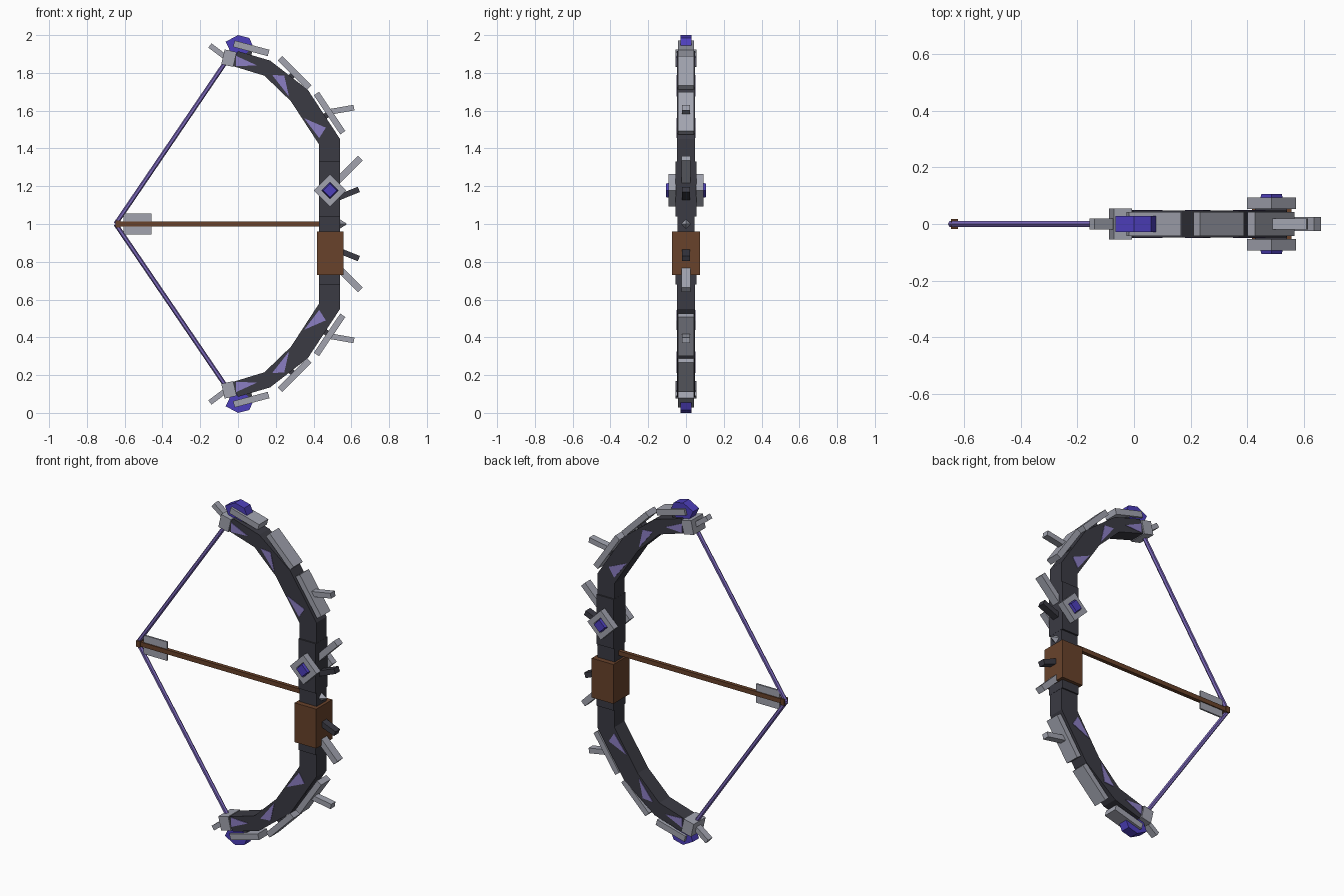
import bpy, bmesh, math
from mathutils import Vector, Matrix

if "Cube" in bpy.data.objects:
    bpy.data.objects.remove(bpy.data.objects["Cube"])


def material(name, r, g, b):
    m = bpy.data.materials.new(name)
    m.diffuse_color = (r, g, b, 1)
    m.use_nodes = True
    m.node_tree.nodes["Principled BSDF"].inputs["Base Color"].default_value = m.diffuse_color
    return m


STEEL = material("grey steel", 0.36, 0.37, 0.43)
DARK = material("dark limb", 0.043, 0.043, 0.057)
BROWN = material("brown wood", 0.14, 0.055, 0.024)
GEM = material("violet gem", 0.075, 0.05, 0.5)
LILAC = material("lilac", 0.26, 0.21, 0.55)
STRING = material("string purple", 0.2, 0.14, 0.5)


def finish(name, bm, mat):
    bmesh.ops.recalc_face_normals(bm, faces=bm.faces)
    me = bpy.data.meshes.new(name)
    bm.to_mesh(me)
    bm.free()
    ob = bpy.data.objects.new(name, me)
    bpy.context.collection.objects.link(ob)
    me.materials.append(mat)
    return ob


def box(name, x, z, length, thick, depth, angle, mat, y=0):
    """Box in the xz plane, turned by angle degrees from +x toward +z."""
    bm = bmesh.new()
    bmesh.ops.create_cube(bm, size=1)
    bm.transform(Matrix.Translation((x, y, z))
                 @ Matrix.Rotation(-math.radians(angle), 4, 'Y')
                 @ Matrix.Diagonal((length, depth, thick, 1)))
    return finish(name, bm, mat)


def slab(name, points, y0, y1, mat):
    """Extrude an xz outline from y0 to y1."""
    bm = bmesh.new()
    face = bm.faces.new([bm.verts.new((x, y0, z)) for x, z in points])
    out = bmesh.ops.extrude_face_region(bm, geom=[face])
    moved = [v for v in out["geom"] if isinstance(v, bmesh.types.BMVert)]
    bmesh.ops.translate(bm, verts=moved, vec=(0, y1 - y0, 0))
    return finish(name, bm, mat)


def rod(name, a, b, radius, sides, mat, tip=None):
    a, b = Vector(a), Vector(b)
    bm = bmesh.new()
    bmesh.ops.create_cone(bm, cap_ends=True, segments=sides, radius1=radius,
                          radius2=radius if tip is None else tip, depth=(b - a).length)
    bm.transform(Matrix.Translation((a + b) / 2)
                 @ (b - a).to_track_quat('Z', 'Y').to_matrix().to_4x4())
    return finish(name, bm, mat)


# Curved limb outline and painted triangles (upper half)
limb = [(0.43, 1.30), (0.54, 1.30), (0.54, 1.45), (0.37, 1.71), (0.17, 1.865),
        (0.0, 1.915), (-0.04, 1.84), (0.14, 1.785), (0.28, 1.65), (0.43, 1.42)]
triangles = [[(-0.01, 1.89), (-0.01, 1.835), (0.10, 1.84)],
             [(0.18, 1.79), (0.27, 1.675), (0.245, 1.785)],
             [(0.35, 1.56), (0.43, 1.455), (0.465, 1.51)]]
gem = [(-0.065, 1.965), (0.0, 2.0), (0.06, 1.985), (0.08, 1.94),
       (0.035, 1.895), (-0.03, 1.89)]

# name, x, z, length, thickness, depth, angle, material
parts = [
    ("tip_plate", 0.07, 1.93, 0.19, 0.035, 0.085, -15, STEEL),
    ("middle_plate", 0.30, 1.80, 0.22, 0.033, 0.085, -45, STEEL),
    ("inner_plate", 0.485, 1.587, 0.25, 0.033, 0.085, -56, STEEL),
    ("plate_spike", 0.55, 1.605, 0.13, 0.03, 0.04, 10, STEEL),
    ("long_spike", 0.587, 1.287, 0.175, 0.035, 0.05, 45, STEEL),
    ("short_spike", 0.575, 1.157, 0.14, 0.03, 0.042, 22, DARK),
    ("tip_band", -0.048, 1.878, 0.065, 0.08, 0.11, -13, STEEL),
    ("tip_spike", -0.105, 1.912, 0.11, 0.028, 0.04, -37, STEEL),
    ("tip_peg", 0.055, 1.905, 0.06, 0.035, 0.045, 75, DARK),
    ("middle_peg", 0.275, 1.775, 0.07, 0.03, 0.045, 45, DARK),
    ("inner_peg", 0.455, 1.567, 0.08, 0.03, 0.045, 34, DARK),
]

for side, flip in (("upper", False), ("lower", True)):
    def fz(z):
        return 2 - z if flip else z

    def outline(points):
        return [(x, fz(z)) for x, z in points]

    slab(side + "_limb", outline(limb), -0.047, 0.047, DARK)
    slab(side + "_tip_gem", outline(gem), -0.028, 0.028, GEM)
    for i, tri in enumerate(triangles):
        for face, y in (("front", -0.048), ("back", 0.048)):
            slab(f"{side}_{face}_marking_{i}", outline(tri), y - 0.002, y + 0.002, LILAC)
    for name, x, z, length, thick, depth, angle, mat in parts:
        box(f"{side}_{name}", x, fz(z), length, thick, depth,
            -angle if flip else angle, mat)
    rod(side + "_string", (-0.06, 0, fz(1.865)), (-0.648, 0, 1), 0.012, 6, STRING)

# Straight riser and grip
box("riser_core", 0.485, 1.0, 0.11, 0.62, 0.09, 0, DARK)
box("upper_riser", 0.485, 1.185, 0.112, 0.29, 0.11, 0, DARK)
box("lower_riser", 0.485, 0.82, 0.112, 0.28, 0.11, 0, DARK)
box("grip", 0.488, 0.845, 0.14, 0.23, 0.148, 0, BROWN)

# Diamond frames with a gem on each side of the riser
cx, cz = 0.487, 1.178
for face, s in (("front", -1), ("back", 1)):
    for i in range(4):
        a = math.radians(45 + 90 * i)
        box(f"{face}_diamond_bar_{i}", cx + 0.046 * math.cos(a), cz + 0.046 * math.sin(a),
            0.03, 0.122 if i % 2 else 0.062, 0.04, 45 + 90 * i, STEEL, y=s * 0.073)
    rod(face + "_diamond_gem", (cx, s * 0.05, cz), (cx, s * 0.106, cz),
        0.05, 4, GEM, tip=0.036)

# Arrow
box("arrow_shaft", -0.1, 1.0, 1.08, 0.026, 0.022, 0, BROWN)
box("arrow_nock", -0.635, 1.0, 0.025, 0.036, 0.036, 0, BROWN)
box("fletching", -0.532, 1.0, 0.15, 0.11, 0.01, 0, STEEL)
rod("arrow_head", (0.535, 0, 1.0), (0.575, 0, 1.0), 0.028, 4, STEEL, tip=0.002)
